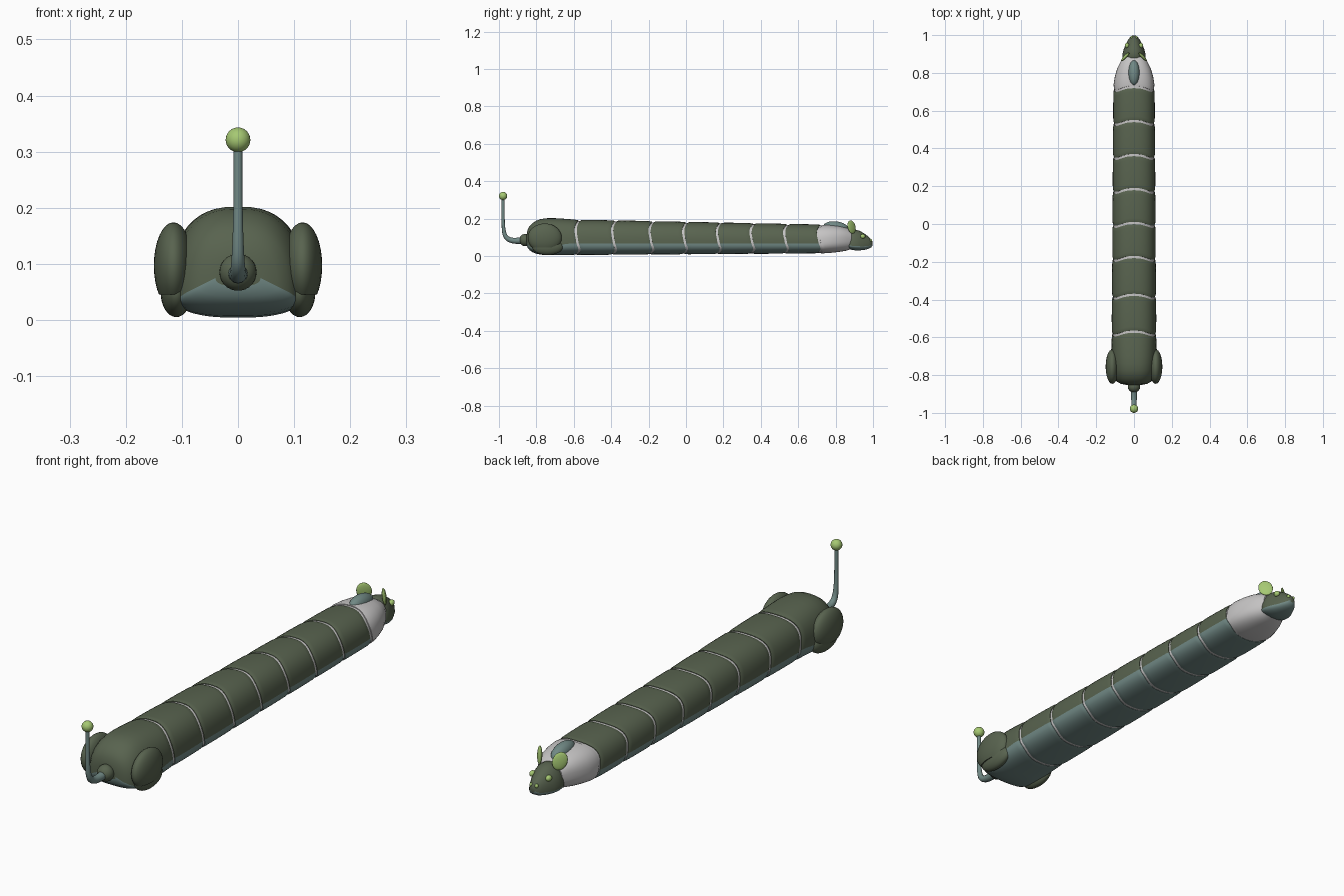
import bpy, bmesh, math
from mathutils import Matrix, Vector, Euler

if "Cube" in bpy.data.objects:
    bpy.data.objects.remove(bpy.data.objects["Cube"])


def mat(name, rgb):
    m = bpy.data.materials.new(name)
    m.diffuse_color = (*rgb, 1)
    m.use_nodes = True
    m.node_tree.nodes["Principled BSDF"].inputs["Base Color"].default_value = m.diffuse_color
    return m


GREEN = mat("dark green", (0.098, 0.125, 0.078))
TEAL = mat("grey teal", (0.165, 0.25, 0.235))
LIME = mat("light lime", (0.38, 0.58, 0.17))
PALE = mat("pale grey", (0.56, 0.55, 0.55))


def finish(bm, name, mats, angle=40):
    bmesh.ops.recalc_face_normals(bm, faces=bm.faces[:])
    me = bpy.data.meshes.new(name)
    bm.to_mesh(me)
    bm.free()
    for m in mats:
        me.materials.append(m)
    ob = bpy.data.objects.new(name, me)
    bpy.context.collection.objects.link(ob)
    bpy.ops.object.select_all(action='DESELECT')
    ob.select_set(True)
    bpy.context.view_layer.objects.active = ob
    bpy.ops.object.shade_smooth_by_angle(angle=math.radians(angle))
    return ob


def loft(name, rings, mats, expo=2.5, n=48):
    """rings: (y, half width, bottom z, top z, split z, wave); lower half takes material 1"""
    bm = bmesh.new()
    e = 2 / expo
    loops = []
    for y, w, zb, zt, zs, wave in rings:
        loop = []
        for i in range(n):
            a = 2 * math.pi * i / n
            s, c = math.sin(a), math.cos(a)
            s, c = (0 if abs(v) < 1e-9 else v for v in (s, c))
            x = w * math.copysign(abs(s) ** e, s)
            z = zs + (zt - zs if c >= 0 else zs - zb) * math.copysign(abs(c) ** e, c)
            dy = -0.01 * wave * (1 - math.cos(3 * min(a, 2 * math.pi - a)))
            loop.append(bm.verts.new((x, y + dy, z)))
        loops.append(loop)
    for p, q in zip(loops, loops[1:]):
        for i in range(n):
            f = bm.faces.new((p[i], p[(i + 1) % n], q[(i + 1) % n], q[i]))
            f.material_index = int(n / 4 <= i < 3 * n / 4) if len(mats) > 1 else 0
    bm.faces.new(loops[0])
    bm.faces.new(loops[-1])
    return finish(bm, name, mats)


def ball(name, m, loc, rad, rot=(0, 0, 0), floor=None, seg=32):
    bm = bmesh.new()
    M = Matrix.Translation(loc) @ Euler(rot).to_matrix().to_4x4() @ Matrix.Diagonal((*rad, 1))
    bmesh.ops.create_uvsphere(bm, u_segments=seg, v_segments=seg // 2, radius=1, matrix=M)
    if floor is not None:   # slice off everything under the floor height
        g = bm.verts[:] + bm.edges[:] + bm.faces[:]
        bmesh.ops.bisect_plane(bm, geom=g, plane_co=(0, 0, floor), plane_no=(0, 0, 1), clear_inner=True)
        bmesh.ops.holes_fill(bm, edges=[e for e in bm.edges if e.is_boundary])
    return finish(bm, name, [m])


def section(y, k=1.0, wave=1.0):
    """Body cross-section at y, shrunk by k"""
    t = (y + 0.58) / 1.3
    w, zb, zt, zs = 0.118 - 0.009 * t, 0.005 + 0.009 * t, 0.194 - 0.026 * t, 0.068
    return (y, w * k, zs - (zs - zb) * k, zs + (zt - zs) * k, zs, wave)


# pale inner core seen in the gaps
loft("inner_core", [section(-0.65, 0.95), section(0.75, 0.95)], [PALE])

# overlapping body shells
cuts = [-0.57, -0.375, -0.175, 0.005, 0.185, 0.365, 0.545, 0.725]
for i, (a, b) in enumerate(zip(cuts, cuts[1:])):
    a, b = a + 0.006, b - 0.006
    loft(f"body_segment_{i + 1}",
         [section(a, 0.9), section(a, 0.97), section(a + 0.006, 0.99), section(a + 0.02)] +
         [section((a + b) / 2, 1.005)] +
         [section(b - 0.02), section(b - 0.006, 0.99), section(b, 0.97), section(b, 0.9)],
         [GREEN, TEAL])

# rump
loft("rump", [section(-0.576, 0.9), section(-0.576, 0.97), section(-0.582, 0.99),
              (-0.60, 0.118, 0.005, 0.195, 0.068, 0.9),
              (-0.65, 0.119, 0.005, 0.199, 0.062, 0.4),
              (-0.70, 0.119, 0.004, 0.202, 0.055, 0),
              (-0.74, 0.118, 0.004, 0.202, 0.05, 0),
              (-0.775, 0.115, 0.007, 0.198, 0.045, 0),
              (-0.80, 0.11, 0.012, 0.189, 0.042, 0),
              (-0.82, 0.102, 0.02, 0.176, 0.042, 0),
              (-0.835, 0.09, 0.03, 0.162, 0.05, 0),
              (-0.846, 0.07, 0.042, 0.142, 0.06, 0),
              (-0.852, 0.04, 0.06, 0.115, 0.075, 0)], [GREEN, TEAL])

# hind legs
for s, side in ((1, "right"), (-1, "left")):
    ball(f"thigh_{side}", GREEN, (s * 0.115, -0.755, 0.097), (0.035, 0.091, 0.077), floor=0.045)
    ball(f"foot_{side}", GREEN, (s * 0.11, -0.74, 0.05), (0.028, 0.083, 0.045))

# tail stub, bent tail and ball tip
ball("tail_stub", GREEN, (0, -0.86, 0.085), (0.033, 0.032, 0.033))
cu = bpy.data.curves.new("tail", 'CURVE')
cu.dimensions = '3D'
cu.bevel_depth = 0.01
cu.bevel_resolution = 4
cu.use_fill_caps = True
sp = cu.splines.new('NURBS')
path = [(-0.86, 0.085, 1.9), (-0.91, 0.078, 1.6), (-0.96, 0.085, 1.3), (-0.976, 0.13, 1.0),
        (-0.978, 0.2, 0.8), (-0.978, 0.26, 0.8), (-0.978, 0.32, 0.8)]
sp.points.add(len(path) - 1)
for p, (y, z, r) in zip(sp.points, path):
    p.co = (0, y, z, 1)
    p.radius = r
sp.use_endpoint_u = True
sp.order_u = 4
tail = bpy.data.objects.new("tail", cu)
bpy.context.collection.objects.link(tail)
cu.materials.append(TEAL)
bpy.ops.object.select_all(action='DESELECT')
tail.select_set(True)
bpy.context.view_layer.objects.active = tail
bpy.ops.object.convert(target='MESH')
bpy.ops.object.shade_smooth_by_angle(angle=math.radians(50))
ball("tail_tip", LIME, (0, -0.978, 0.321), (0.022, 0.022, 0.022))

# pale collar behind the head
loft("collar", [section(0.731, 0.9), section(0.731, 0.98),
                (0.745, 0.108, 0.014, 0.167, 0.075, 0.6),
                (0.78, 0.102, 0.017, 0.165, 0.08, 0.2),
                (0.82, 0.09, 0.022, 0.16, 0.085, 0),
                (0.86, 0.071, 0.029, 0.15, 0.088, 0),
                (0.885, 0.055, 0.038, 0.135, 0.088, 0)], [PALE])
ball("collar_hump", TEAL, (0, 0.8, 0.152), (0.03, 0.067, 0.033), rot=(-0.1, 0, 0))

# head with pale underside
loft("head", [(0.86, 0.05, 0.045, 0.13, 0.06, 0),
              (0.88, 0.06, 0.034, 0.14, 0.055, 0),
              (0.905, 0.06, 0.03, 0.141, 0.053, 0),
              (0.93, 0.053, 0.03, 0.134, 0.052, 0),
              (0.955, 0.041, 0.033, 0.119, 0.052, 0),
              (0.975, 0.031, 0.038, 0.104, 0.054, 0),
              (0.99, 0.02, 0.046, 0.09, 0.058, 0),
              (0.997, 0.009, 0.056, 0.078, 0.064, 0)], [GREEN, TEAL], expo=2.1)

# ears, eyes and nose
for s, side in ((1, "right"), (-1, "left")):
    ball(f"ear_{side}", LIME, (s * 0.046, 0.885, 0.155), (0.029, 0.008, 0.036),
         rot=(0.1, s * 0.35, -s * 0.75))
    ball(f"eye_{side}", LIME, (s * 0.037, 0.945, 0.105), (0.011, 0.014, 0.012), seg=20)
    ball(f"nostril_{side}", LIME, (s * 0.012, 0.988, 0.083), (0.007, 0.008, 0.008), seg=16)
